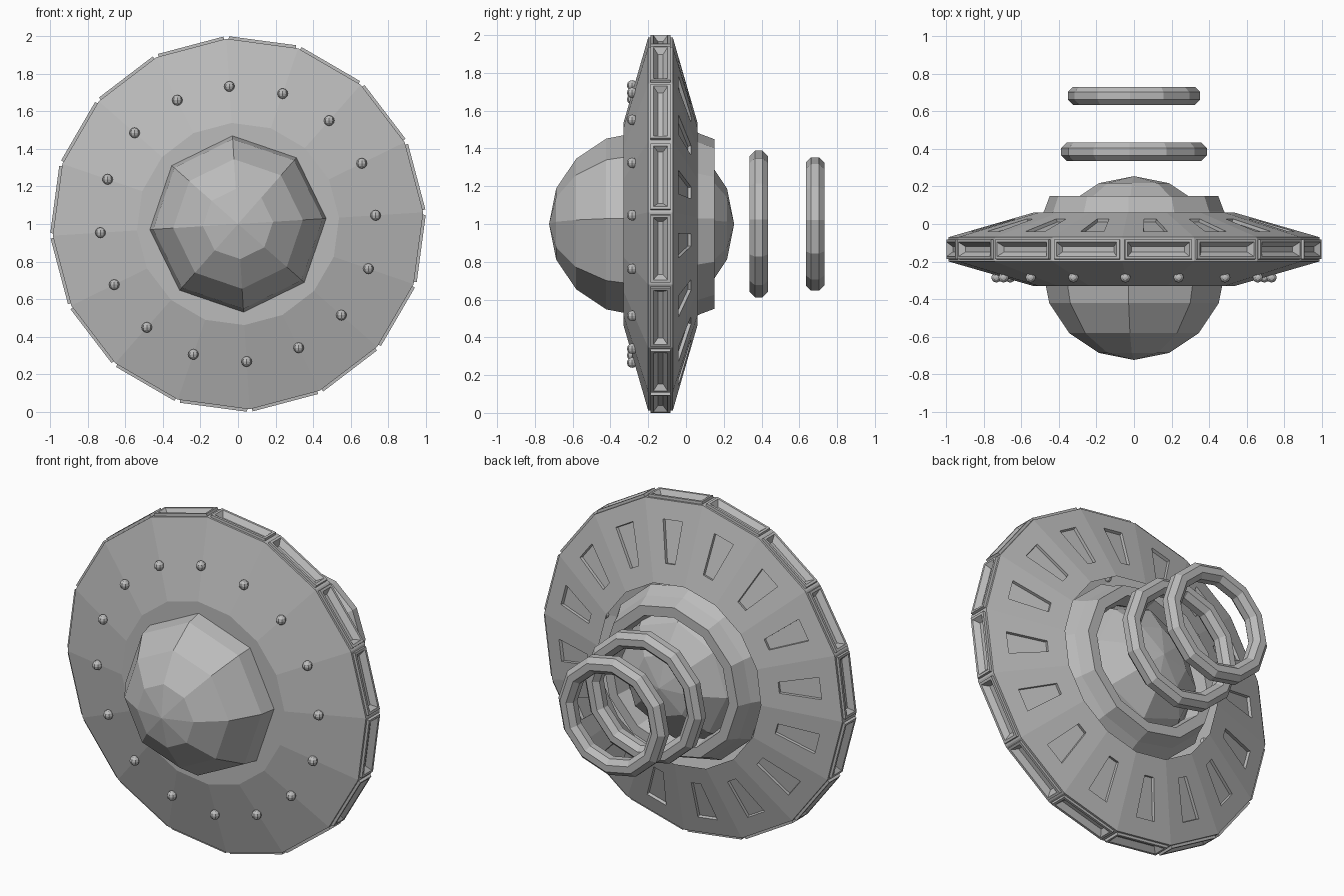
import bpy, bmesh
from math import sin, cos, pi, radians
from mathutils import Vector

if "Cube" in bpy.data.objects:
    bpy.data.objects.remove(bpy.data.objects["Cube"])

TURN = radians(3.6)
SIDES = 16

grey = bpy.data.materials.new("hull_grey")
grey.use_nodes = True
COLOUR = (0.5, 0.5, 0.5, 1)
grey.diffuse_color = COLOUR
grey.node_tree.nodes["Principled BSDF"].inputs["Base Color"].default_value = COLOUR


def polar(angle, r, y):
    return Vector((r * cos(angle), y, 1 + r * sin(angle)))


def lathe(profile, n, closed=False):
    """Spin (radius, y) points round the horizontal y axis."""
    bm = bmesh.new()
    rows = [[bm.verts.new(polar(TURN + 2 * pi * i / n, r, y)) for i in range(n)]
            for r, y in profile]
    pairs = list(zip(rows, rows[1:] + rows[:1] if closed else rows[1:]))
    for a, b in pairs:
        for i in range(n):
            j = (i + 1) % n
            bm.faces.new((a[i], a[j], b[j], b[i]))
    bmesh.ops.remove_doubles(bm, verts=bm.verts, dist=1e-5)
    bmesh.ops.recalc_face_normals(bm, faces=bm.faces)
    return bm


def finish(bm, name):
    mesh = bpy.data.meshes.new(name)
    bm.to_mesh(mesh)
    bm.free()
    mesh.materials.append(grey)
    obj = bpy.data.objects.new(name, mesh)
    bpy.context.collection.objects.link(obj)
    return obj


def inset(bm, faces, thickness, depth):
    bmesh.ops.inset_individual(bm, faces=faces, thickness=thickness,
                               depth=depth, use_even_offset=True)


# Saucer hull: front plate, front cone, rim, back cone with an open middle
R, HOLE = 0.99, 0.54
FRONT, RIM_A, RIM_B, BACK = -0.33, -0.2, -0.07, 0.06
bm = lathe([(0.4, FRONT), (HOLE, FRONT), (R, RIM_A), (R, RIM_B), (HOLE, BACK)], SIDES)
bm.normal_update()
rim = [f for f in bm.faces if abs(f.normal.y) < 0.1]
cone = [f for f in bm.faces if f.calc_center_median().y > RIM_B + 0.01]

# Raised rim frames with tapered pits
for thickness, depth in ((0.012, 0), (0.001, 0.015), (0.014, 0), (0.024, -0.03)):
    inset(bm, rim, thickness, depth)

# Sunken wedge windows on the back cone
inset(bm, cone, 0.03, 0)
flat = cos(pi / SIDES)
for f in cone:
    c = f.calc_center_median()
    out = Vector((c.x, 0, c.z - 1)).normalized()
    side = Vector((-out.z, 0, out.x))
    mid = Vector((c.x, 0, c.z - 1)).length
    for v in f.verts:
        rel = v.co - Vector((0, 0, 1))
        r, w = (0.87, 0.065) if rel.dot(out) > mid else (0.64, 0.032)
        y = BACK + (RIM_B - BACK) * (r - HOLE * flat) / ((R - HOLE) * flat)
        v.co = Vector((0, y, 1)) + out * r + side * (w if rel.dot(side) > 0 else -w)
bm.normal_update()
inset(bm, cone, 0.001, -0.018)
finish(bm, "saucer_hull")

# Central faceted globe
BALL, BALL_Y, RINGS = 0.49, -0.235, 8
finish(lathe([(BALL * sin(pi * k / RINGS), BALL_Y - BALL * cos(pi * k / RINGS))
              for k in range(RINGS + 1)], 8), "centre_globe")

# Back collar around the globe
finish(lathe([(0.52, 0.0), (0.48, 0.07), (0.45, 0.15), (0.39, 0.15), (0.37, 0.06), (0.4, 0.0)],
             12, closed=True), "back_collar")

# Two floating rings behind the hull
for name, major, y in (("near_ring", 0.34, 0.385), ("far_ring", 0.305, 0.683)):
    tube = [(major + 0.053 * cos(pi * (k + 0.5) / 4), y + 0.053 * sin(pi * (k + 0.5) / 4))
            for k in range(8)]
    finish(lathe(tube, 12, closed=True), name)

# Small lamps on the front cone
for i in range(SIDES):
    bm = bmesh.new()
    bmesh.ops.create_uvsphere(bm, u_segments=8, v_segments=6, radius=0.028)
    bmesh.ops.translate(bm, verts=bm.verts,
                        vec=polar(TURN + 2 * pi * i / SIDES, 0.735, -0.285))
    finish(bm, f"front_lamp_{i + 1}")
